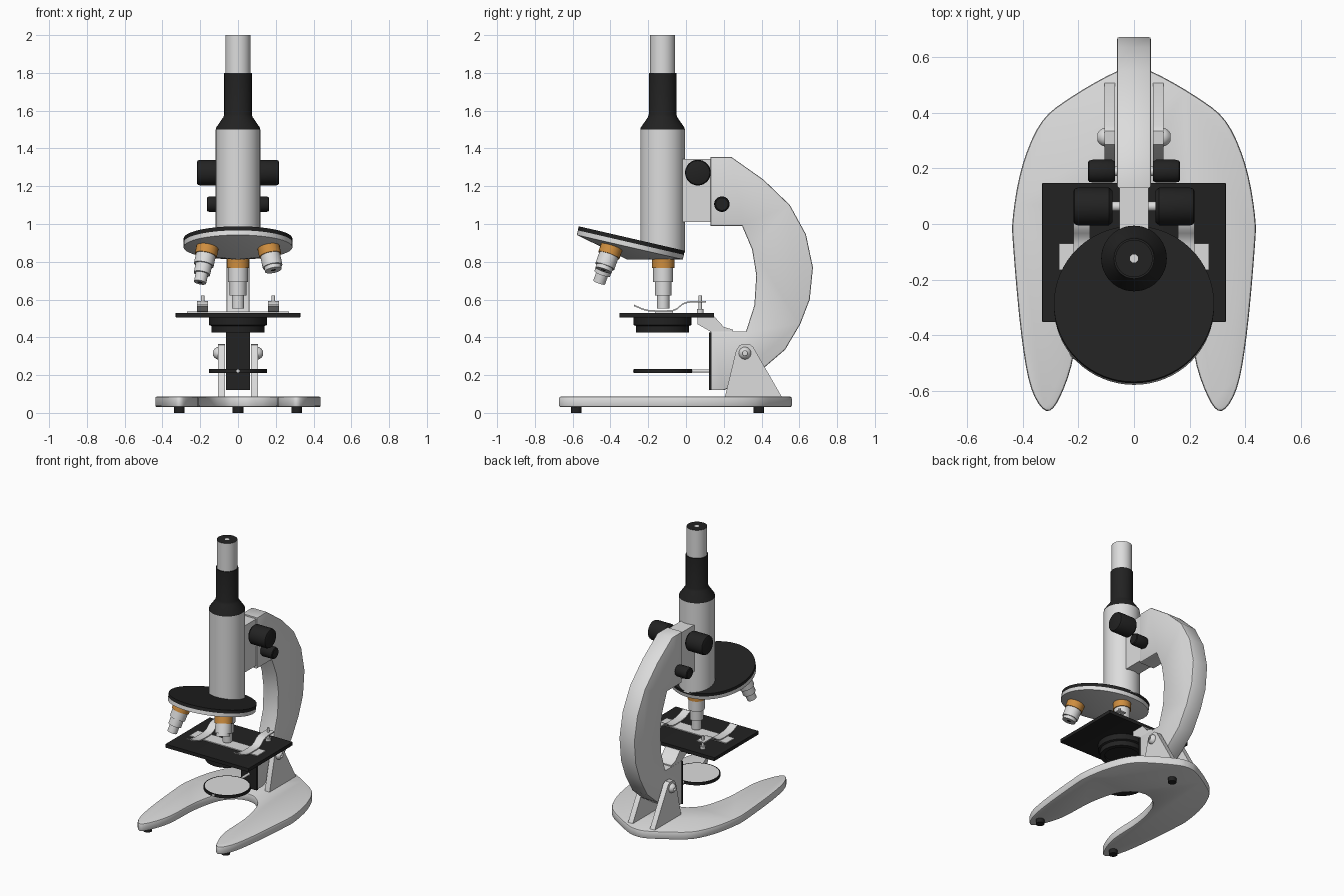
import bpy, bmesh, math
from mathutils import Matrix, Vector

cube = bpy.data.objects.get("Cube")
if cube:
    bpy.data.objects.remove(cube)


def material(name, r, g, b):
    m = bpy.data.materials.new(name)
    m.use_nodes = True
    m.diffuse_color = (r, g, b, 1)
    m.node_tree.nodes["Principled BSDF"].inputs["Base Color"].default_value = (r, g, b, 1)
    return m


LIGHT = material("light grey enamel", 0.72, 0.72, 0.72)
BLACK = material("black", 0.016, 0.016, 0.016)
BRASS = material("brass", 0.62, 0.27, 0.05)
I = Matrix.Identity(4)


def rot(deg, axis):
    return Matrix.Rotation(math.radians(deg), 4, axis)


def at(x, y, z):
    return Matrix.Translation((x, y, z))


def finish(name, bm, mats, matrix=I):
    bmesh.ops.recalc_face_normals(bm, faces=bm.faces)
    me = bpy.data.meshes.new(name)
    bm.to_mesh(me)
    bm.free()
    me.transform(matrix)
    for m in mats:
        me.materials.append(m)
    ob = bpy.data.objects.new(name, me)
    bpy.context.collection.objects.link(ob)
    bpy.ops.object.select_all(action='DESELECT')
    ob.select_set(True)
    bpy.context.view_layer.objects.active = ob
    bpy.ops.object.shade_smooth_by_angle(angle=math.radians(35))
    return ob


def lathe(name, profile, mats, matrix=I, sides=48, bands=None):
    """Closed turning of (radius, height) points about z; bands picks a material per step."""
    bm = bmesh.new()
    rings = []
    for r, z in profile:
        if r == 0:
            rings.append([bm.verts.new((0, 0, z))] * sides)
        else:
            rings.append([bm.verts.new((r * math.cos(2 * math.pi * i / sides),
                                        r * math.sin(2 * math.pi * i / sides), z))
                          for i in range(sides)])
    for k, (a, b) in enumerate(zip(rings, rings[1:])):
        for i in range(sides):
            j = (i + 1) % sides
            f = bm.faces.new(dict.fromkeys((a[i], a[j], b[j], b[i])))
            f.material_index = bands[k] if bands else 0
    return finish(name, bm, mats, matrix)


def cylinder(name, r, z0, z1, mat, matrix=I, sides=32):
    return lathe(name, [(0, z0), (r, z0), (r, z1), (0, z1)], [mat], matrix, sides)


def prism(name, pts, depth0, depth1, mat, upright=True, bevel=0.0):
    """Outline in the y-z plane pushed along x, or in the x-y plane pushed along z."""
    bm = bmesh.new()
    place = (lambda p, d: (d, *p)) if upright else (lambda p, d: (*p, d))
    caps = [bm.faces.new([bm.verts.new(place(p, d)) for p in pts]) for d in (depth0, depth1)]
    rims = [e for f in caps for e in f.edges]
    n = len(pts)
    va, vb = list(caps[0].verts), list(caps[1].verts)
    for i in range(n):
        j = (i + 1) % n
        bm.faces.new((va[i], va[j], vb[j], vb[i]))
    bmesh.ops.recalc_face_normals(bm, faces=bm.faces)
    if bevel:
        bmesh.ops.bevel(bm, geom=rims, offset=bevel, segments=2, profile=0.5, affect='EDGES')
    return finish(name, bm, [mat])


def box(name, x, y, z, mat, bevel=0.0):
    return prism(name, [(y[0], z[0]), (y[1], z[0]), (y[1], z[1]), (y[0], z[1])],
                 x[0], x[1], mat, bevel=bevel)


def smooth_path(pts, steps=4):
    """Rounded curve through the points."""
    v = [Vector(p) for p in pts]
    v = [2 * v[0] - v[1]] + v + [2 * v[-1] - v[-2]]
    out = []
    for a, b, c, d in zip(v, v[1:], v[2:], v[3:]):
        for i in range(steps):
            t = i / steps
            out.append(0.5 * (2 * b + (c - a) * t + (2 * a - 5 * b + 4 * c - d) * t * t
                              + (3 * b - a - 3 * c + d) * t ** 3))
    return [tuple(p) for p in out] + [tuple(pts[-1])]


SIDES = ((1, "left"), (-1, "right"))

# Horseshoe base and feet
half = smooth_path([(0, 0.56), (0.07, 0.545), (0.22, 0.46), (0.33, 0.37), (0.4, 0.215),
                    (0.435, 0.03), (0.433, -0.1), (0.405, -0.4), (0.37, -0.59), (0.315, -0.672),
                    (0.265, -0.62), (0.215, -0.46), (0.2, -0.2), (0.15, 0.0), (0.07, 0.09),
                    (0, 0.11)])
prism("base", half + [(-x, y) for x, y in half[-2:0:-1]], 0.03, 0.087, LIGHT,
      upright=False, bevel=0.01)
for n, (x, y) in enumerate([(0.31, -0.58), (-0.31, -0.58), (0, 0.386)]):
    cylinder("foot_%d" % n, 0.028, 0, 0.035, BLACK, at(x, y, 0), 20)

# Curved arm with its lower pillar
prism("arm", [(0.13, 1.355), (0.24, 1.355), (0.41, 1.235), (0.55, 1.1), (0.635, 0.945),
              (0.672, 0.77), (0.655, 0.6), (0.605, 0.47), (0.525, 0.335), (0.42, 0.245),
              (0.3, 0.165), (0.2, 0.12), (0.13, 0.12), (0.13, 0.432), (0.318, 0.432),
              (0.362, 0.57), (0.372, 0.73), (0.35, 0.865), (0.297, 0.99), (0.13, 0.99)],
      -0.061, 0.061, LIGHT, bevel=0.008)
box("pillar_plate", (-0.063, 0.063), (0.122, 0.136), (0.12, 0.425), BLACK)

# Hinge brackets and pivots
for s, side in SIDES:
    prism("bracket_" + side, [(0.205, 0.08), (0.265, 0.33), (0.285, 0.36), (0.335, 0.365),
                              (0.355, 0.35), (0.51, 0.08)], s * 0.068, s * 0.106, LIGHT)
    lathe("pivot_" + side, [(0.034 * math.sin(a * math.pi / 8), 0.034 * math.cos(a * math.pi / 8))
                            for a in range(1, 8)], [LIGHT], at(s * 0.1, 0.312, 0.316) @ rot(90, 'Y'), 24)

# Stage, its support and the condenser below
box("stage", (-0.33, 0.33), (-0.353, 0.148), (0.505, 0.53), BLACK, bevel=0.003)
prism("stage_support", [(0.06, 0.51), (0.06, 0.47), (0.14, 0.425), (0.25, 0.425), (0.25, 0.44),
                        (0.2, 0.455), (0.15, 0.51)], -0.058, 0.058, LIGHT)
lathe("condenser", [(0, 0.51), (0.153, 0.51), (0.153, 0.465), (0.14, 0.46), (0.14, 0.425),
                    (0.11, 0.425), (0.11, 0.44), (0, 0.44)], [BLACK], at(0, -0.125, 0))

# Slide and stage clips
box("slide", (-0.27, 0.27), (-0.165, -0.07), (0.529, 0.536), LIGHT)
clip = smooth_path([(0.105, 0.585), (0.02, 0.583), (-0.02, 0.57), (-0.07, 0.538),
                    (-0.2, 0.538), (-0.275, 0.565)], 3)
for s, side in SIDES:
    prism("clip_" + side, clip + [(y, z + 0.008) for y, z in reversed(clip)],
          s * 0.158, s * 0.217, LIGHT)
    lathe("clip_post_" + side, [(0, 0.525), (0.018, 0.525), (0.018, 0.55), (0.009, 0.55),
                                (0.009, 0.622), (0, 0.622)], [LIGHT], at(s * 0.187, 0.075, 0), 16)

# Mirror on its rod
lathe("mirror", [(0, 0.212), (0.154, 0.212), (0.154, 0.232), (0.146, 0.232), (0, 0.232)],
      [BLACK, LIGHT], at(0, -0.122, 0), bands=[0, 0, 0, 1])
cylinder("mirror_rod", 0.009, -0.13, 0.28, LIGHT, at(0, 0, 0.222) @ rot(90, 'X'), 12)

# Body tube, black sleeve and eyepiece
TUBE = at(0, -0.124, 0)
cylinder("body_tube", 0.118, 0.85, 1.5, LIGHT, TUBE, 48)
lathe("sleeve", [(0, 1.5), (0.118, 1.5), (0.116, 1.51), (0.078, 1.565), (0.073, 1.58),
                 (0.073, 1.8), (0, 1.8)], [BLACK], TUBE)
lathe("eyepiece", [(0, 1.79), (0.067, 1.79), (0.067, 2), (0.063, 2), (0.015, 2), (0, 2)],
      [LIGHT, BLACK], TUBE, bands=[0, 0, 1, 1, 0])

# Focus block and knobs
box("focus_block", (-0.053, 0.053), (-0.03, 0.14), (1.01, 1.345), LIGHT)
for label, y, z, r, x0, x1 in (("coarse", 0.063, 1.272, 0.068, 0.078, 0.218),
                               ("fine", 0.19, 1.105, 0.041, 0.068, 0.165)):
    cylinder(label + "_axle", 0.017, -x0 - 0.01, x0 + 0.01, LIGHT, at(0, y, z) @ rot(90, 'Y'), 16)
    for s, side in SIDES:
        lathe(label + "_knob_" + side,
              [(0, x0), (r * 0.85, x0), (r, x0 + 0.012), (r, x1 - 0.016),
               (r * 0.93, x1 - 0.004), (r * 0.8, x1), (0, x1)],
              [BLACK], at(0, y, z) @ rot(s * 90, 'Y'), 32)

# Tilted nosepiece with a shallow cone underneath
TILT = 13
NOSE = at(0, -0.287, 0.923) @ rot(-TILT, 'X')
slope = math.tan(math.radians(TILT))
rim, apex = 0.288, -0.047 - 0.288 * slope
lathe("nosepiece", [(0, 0), (rim, 0), (rim, -0.022), (rim, -0.047), (0, apex)],
      [LIGHT, BLACK], NOSE, 64, bands=[1, 1, 0, 0])

# Three stepped objectives standing square to the cone
for label, turn, length in (("long", 0, 0.26), ("medium", 120, 0.2), ("short", 240, 0.13)):
    body = length - 0.045
    if label == "short":
        steps = [(0.053, 0.75), (0.045, 1)]
    else:
        steps = [(0.053, 0.35), (0.044, 0.68), (0.033, 1)]
    profile, top = [(0, -0.045)], -0.045
    for r, f in steps:
        low = -0.045 - body * f
        profile += [(r, top), (r, low)]
        top = low
    profile += [(0.014, top), (0, top)]
    place = NOSE @ rot(turn, 'Z') @ at(0, 0.187, apex + 0.187 * slope) @ rot(TILT, 'X')
    cylinder("objective_collar_" + label, 0.059, -0.045, 0.012, BRASS, place, 24)
    lathe("objective_" + label, profile, [LIGHT, BLACK], place, 32,
          bands=[0] * (len(profile) - 2) + [1])
